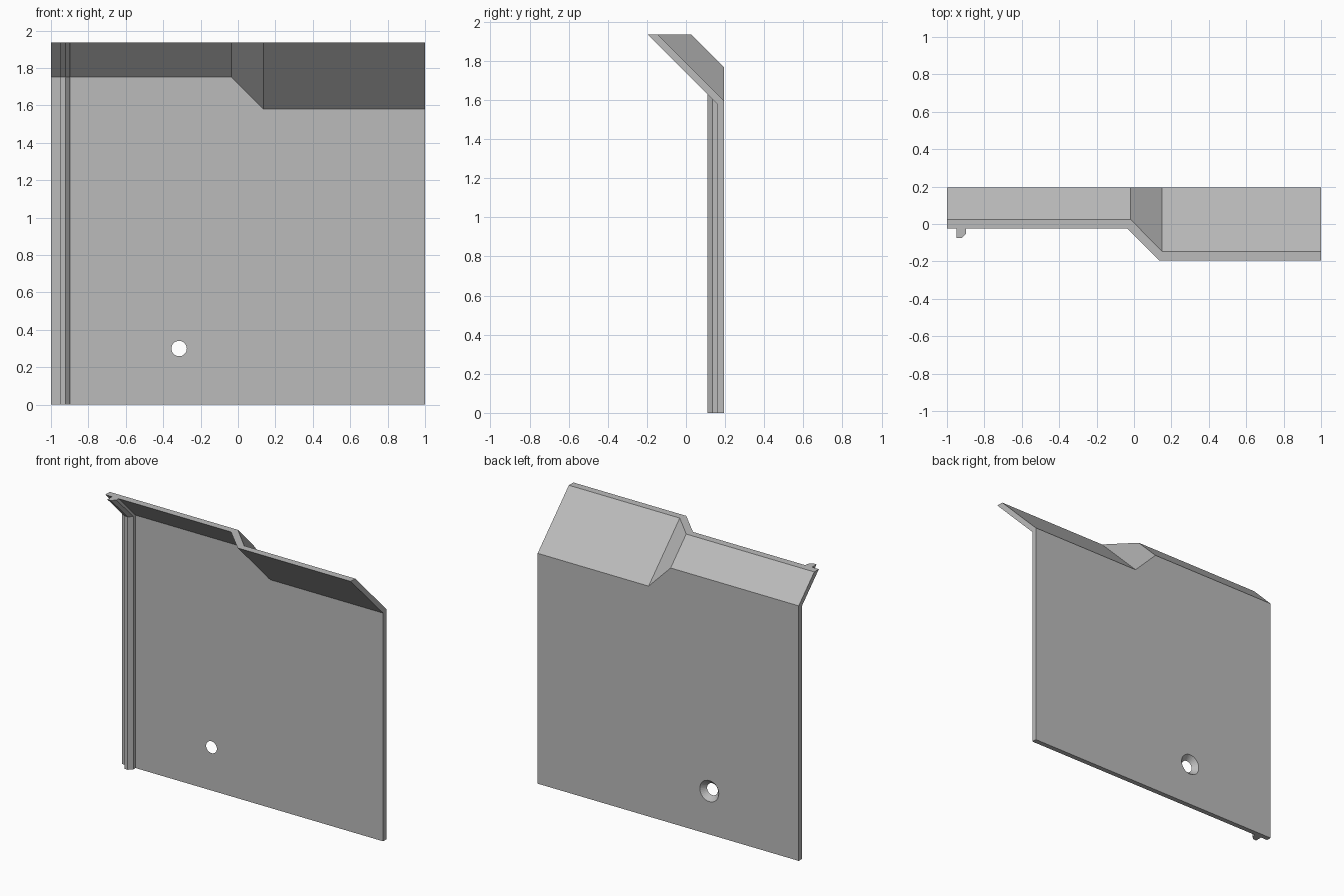
import bpy, bmesh, math

if "Cube" in bpy.data.objects:
    bpy.data.objects.remove(bpy.data.objects["Cube"], do_unlink=True)

TOP = 1.936        # overall height
FRONT = 0.16       # front face of the wall
BACK = 0.195       # back face of the wall
MITRE = 0.015      # bend offset between front and back faces

grey = bpy.data.materials.new("plain grey")
grey.use_nodes = True
colour = (0.5, 0.5, 0.5, 1)
grey.diffuse_color = colour
grey.node_tree.nodes["Principled BSDF"].inputs["Base Color"].default_value = colour


def finish(bm, name):
    bmesh.ops.recalc_face_normals(bm, faces=bm.faces)
    mesh = bpy.data.meshes.new(name)
    bm.to_mesh(mesh)
    bm.free()
    mesh.materials.append(grey)
    obj = bpy.data.objects.new(name, mesh)
    bpy.context.collection.objects.link(obj)
    return obj


def loft(name, rings):
    """Skin matching rings of points and cap both ends."""
    bm = bmesh.new()
    loops = [[bm.verts.new(p) for p in ring] for ring in rings]
    n = len(loops[0])
    for a, b in zip(loops, loops[1:]):
        for i in range(n):
            j = (i + 1) % n
            bm.faces.new((a[i], a[j], b[j], b[i]))
    bm.faces.new(loops[0])
    bm.faces.new(loops[-1])
    return finish(bm, name)


def section(x_front, x_back, bend):
    """Wall section whose top leans forward at 45 degrees above the bend."""
    rise = TOP - bend
    back_bend = bend + MITRE
    return [(x_front, FRONT, 0), (x_front, FRONT, bend), (x_front, FRONT - rise, TOP),
            (x_back, BACK - (TOP - back_bend), TOP), (x_back, BACK, back_bend),
            (x_back, BACK, 0)]


# Wall panel with a short lip, a slanted step and a long lip
HIGH, LOW = 1.751, 1.58
panel = loft("wall_panel", [section(-1, -1, HIGH), section(-0.036, -0.019, HIGH),
                            section(0.135, 0.15, LOW), section(1, 1, LOW)])

# Countersunk screw hole
bm = bmesh.new()
bmesh.ops.create_cone(bm, cap_ends=True, segments=32, radius1=0.082, radius2=0.032,
                      depth=0.055)
cutter = finish(bm, "hole_cutter")
cutter.rotation_euler.x = math.pi / 2
cutter.location = (-0.315, (FRONT + BACK) / 2, 0.3)
cutter.hide_render = True
cutter.hide_viewport = True
cut = panel.modifiers.new("screw_hole", "BOOLEAN")
cut.operation = "DIFFERENCE"
cut.solver = "EXACT"
cut.object = cutter

# Chamfered rib following the wall and the lip
profile = [(-0.948, 0), (-0.948, -0.05), (-0.922, -0.05), (-0.897, -0.025), (-0.897, 0)]
path = [(FRONT, 0), (FRONT, HIGH), (FRONT - (TOP - HIGH), TOP)]
loft("edge_rib", [[(x, y + dy, z) for x, dy in profile] for y, z in path])
